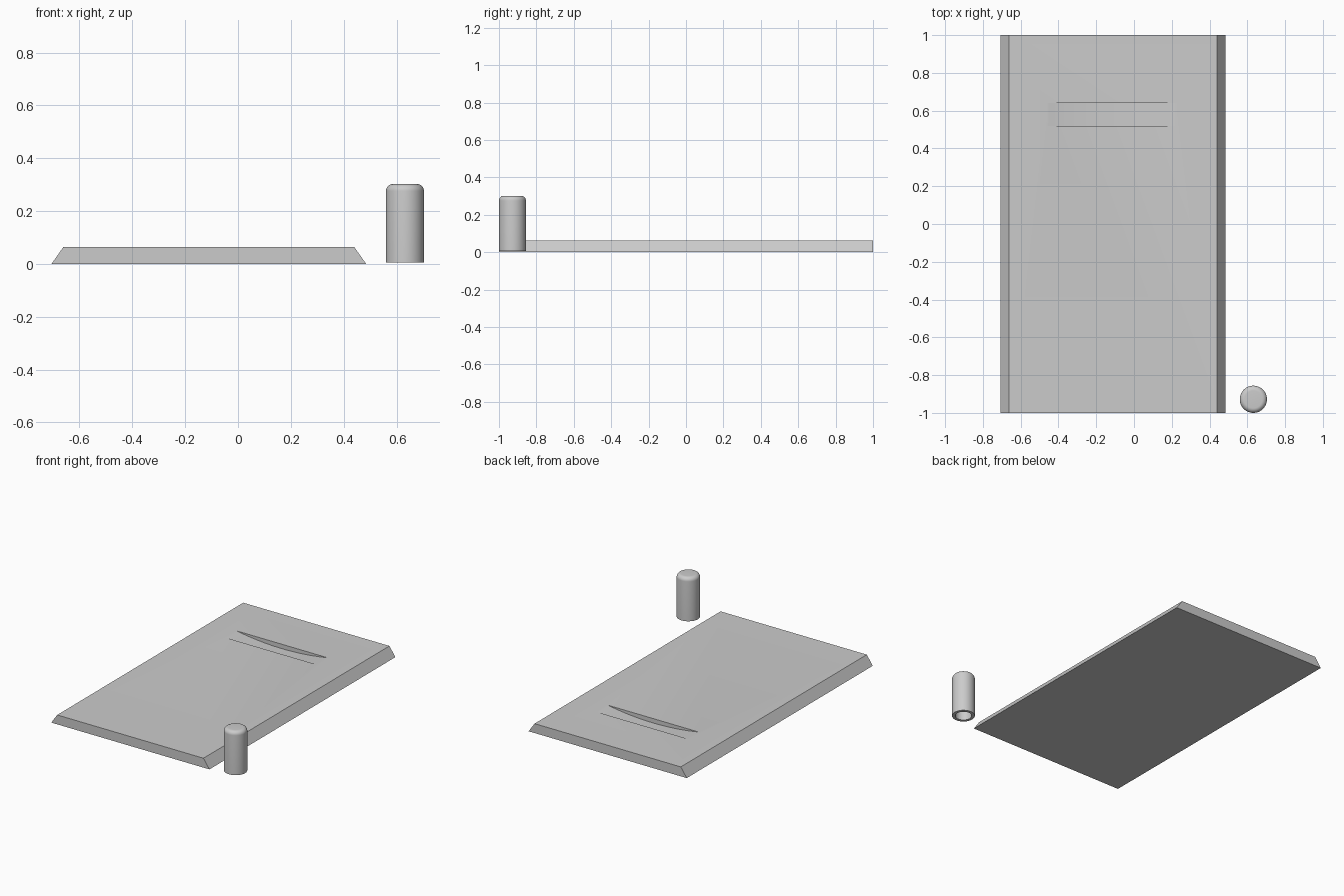
import bpy, bmesh
from math import pi, radians, sin, cos

cube = bpy.data.objects.get("Cube")
if cube:
    bpy.data.objects.remove(cube)

grey = bpy.data.materials.new("plain grey")
grey.use_nodes = True
COLOUR = (0.6, 0.6, 0.6, 1)
grey.diffuse_color = COLOUR
grey.node_tree.nodes["Principled BSDF"].inputs["Base Color"].default_value = COLOUR


def add_object(name, bm):
    bmesh.ops.recalc_face_normals(bm, faces=bm.faces[:])
    mesh = bpy.data.meshes.new(name)
    bm.to_mesh(mesh)
    bm.free()
    mesh.materials.append(grey)
    obj = bpy.data.objects.new(name, mesh)
    bpy.context.collection.objects.link(obj)
    return obj


def activate(obj):
    bpy.ops.object.select_all(action='DESELECT')
    obj.select_set(True)
    bpy.context.view_layer.objects.active = obj


def extrude_along_y(name, profile, y0, y1):
    bm = bmesh.new()
    face = bm.faces.new([bm.verts.new((x, y0, z)) for x, z in profile])
    geom = bmesh.ops.extrude_face_region(bm, geom=[face])["geom"]
    verts = [v for v in geom if isinstance(v, bmesh.types.BMVert)]
    bmesh.ops.translate(bm, verts=verts, vec=(0, y1 - y0, 0))
    return add_object(name, bm)


# Slab with sloping long sides
TOP = 0.064
slab = extrude_along_y("slab", [(-0.706, 0), (0.485, 0), (0.44, TOP), (-0.661, TOP)], -1, 1)

# Shallow curved trough across the slab
half, depth, mid = 0.343, 0.03, -0.117
radius = (half ** 2 + depth ** 2) / (2 * depth)
centre_z = TOP - depth + radius
arc = []
for i in range(41):
    a = (i / 20 - 1) * 0.2
    arc.append((mid + radius * sin(a), centre_z - radius * cos(a)))
cutter = extrude_along_y("trough_cutter", arc, 0.52, 0.64)
cutter.hide_render = True
cut = slab.modifiers.new("trough", 'BOOLEAN')
cut.operation = 'DIFFERENCE'
cut.solver = 'EXACT'
cut.object = cutter
activate(slab)
bpy.ops.object.modifier_apply(modifier=cut.name)
bpy.data.objects.remove(cutter)
bpy.ops.object.shade_smooth_by_angle(angle=radians(30))

# Hollow peg: rounded top, open bore below
R, BORE, BASE, HEIGHT, FILLET = 0.072, 0.052, 0.006, 0.302, 0.026
profile = [(0, HEIGHT - 0.04), (BORE, HEIGHT - 0.04), (BORE, BASE), (R, BASE)]
for i in range(9):
    a = i / 8 * pi / 2
    profile.append((R - FILLET + FILLET * cos(a), HEIGHT - FILLET + FILLET * sin(a)))
profile.append((0, HEIGHT))
bm = bmesh.new()
verts = [bm.verts.new((r, 0, z)) for r, z in profile]
edges = [bm.edges.new(pair) for pair in zip(verts, verts[1:])]
bmesh.ops.spin(bm, geom=verts + edges, cent=(0, 0, 0), axis=(0, 0, 1),
               angle=2 * pi, steps=64)
bmesh.ops.remove_doubles(bm, verts=bm.verts[:], dist=0.0001)
peg = add_object("hollow_peg", bm)
peg.location = (0.632, -0.928, 0)
activate(peg)
bpy.ops.object.shade_smooth_by_angle(angle=radians(30))
